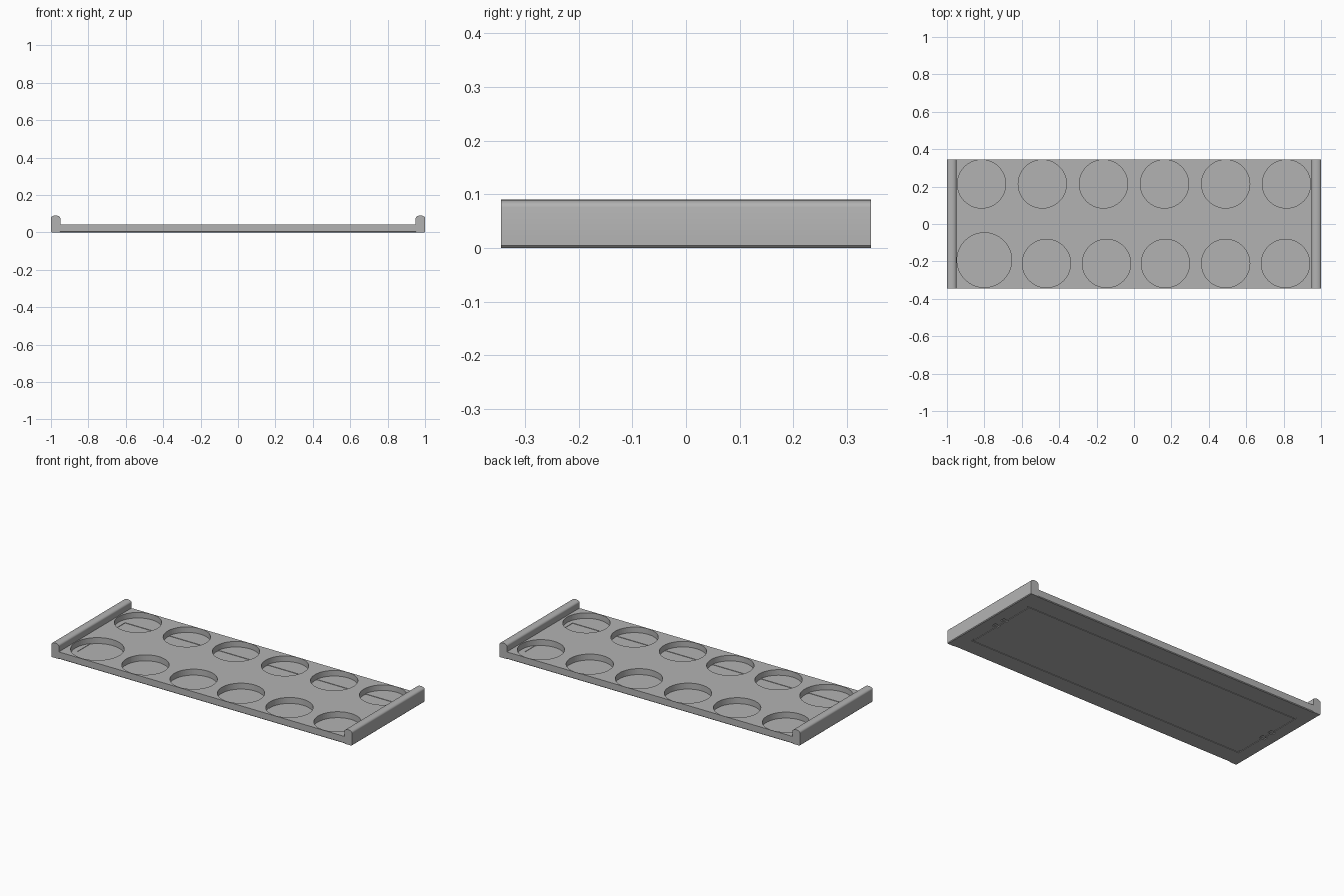
import bpy, bmesh, math
from mathutils import Matrix

if "Cube" in bpy.data.objects:
    bpy.data.objects.remove(bpy.data.objects["Cube"])

grey = bpy.data.materials.new("plain grey")
grey.diffuse_color = (0.45, 0.45, 0.45, 1)
grey.use_nodes = True
grey.node_tree.nodes["Principled BSDF"].inputs["Base Color"].default_value = grey.diffuse_color
HALF_Y = 0.345


def make(name, bm):
    bmesh.ops.recalc_face_normals(bm, faces=bm.faces)
    me = bpy.data.meshes.new(name)
    bm.to_mesh(me)
    bm.free()
    me.materials.append(grey)
    ob = bpy.data.objects.new(name, me)
    bpy.context.collection.objects.link(ob)
    return ob


def add_box(bm, x0, x1, y0, y1, z0, z1):
    m = Matrix.Translation(((x0 + x1) / 2, (y0 + y1) / 2, (z0 + z1) / 2))
    bmesh.ops.create_cube(bm, size=1, matrix=m @ Matrix.Diagonal((x1 - x0, y1 - y0, z1 - z0, 1)))


def cut(target, cutter):
    cutter.hide_render = True
    cutter.hide_viewport = True
    mod = target.modifiers.new(cutter.name, 'BOOLEAN')
    mod.operation = 'DIFFERENCE'
    mod.solver = 'EXACT'
    mod.object = cutter


def pockets(name, floor):
    # two rows of round pockets; the front left one is larger
    bm = bmesh.new()
    spots = [(x, 0.214, 0.129) for x in (-0.815, -0.49, -0.163, 0.163, 0.49, 0.815)]
    spots += [(x, -0.211, 0.129) for x in (-0.468, -0.147, 0.168, 0.49, 0.81)]
    spots.append((-0.80, -0.193, 0.146))
    for x, y, r in spots:
        bmesh.ops.create_cone(bm, cap_ends=True, segments=64, radius1=r, radius2=r, depth=0.1,
                              matrix=Matrix.Translation((x, y, floor + 0.05)))
    return make(name, bm)


# tray plate with a slightly bevelled bottom edge
bm = bmesh.new()
add_box(bm, -0.952, 0.952, -HALF_Y, HALF_Y, 0, 0.043)
low = [e for e in bm.edges if all(v.co.z < 0.01 for v in e.verts)
       and all(abs(v.co.y) > 0.3 for v in e.verts) and e.verts[0].co.y * e.verts[1].co.y > 0]
bmesh.ops.bevel(bm, geom=low, offset=0.004, segments=1, affect='EDGES')
plate = make("tray_plate", bm)

# pockets, with a shallow step where the floor panel begins
cut(plate, pockets("pocket_cutter", 0.0095))
deep = pockets("pocket_floor_cutter", 0.007)
bm = bmesh.new()
add_box(bm, -0.912, 0.912, -0.225, 0.23, -0.1, 0.3)
panel = make("floor_panel_limit", bm)
panel.hide_render = panel.hide_viewport = True
mod = deep.modifiers.new("limit", 'BOOLEAN')
mod.operation = 'INTERSECT'
mod.solver = 'EXACT'
mod.object = panel
cut(plate, deep)

# shallow groove around the underside panel, with two small notches at each end
bm = bmesh.new()
for s in (-1, 1):
    y0, y1 = sorted((s * 0.225, s * 0.24))
    add_box(bm, -0.925, 0.925, y0, y1, -0.05, 0.003)
    x0, x1 = sorted((s * 0.912, s * 0.925))
    add_box(bm, x0, x1, -0.2249, 0.2249, -0.05, 0.0031)
groove = make("underside_groove_cutter", bm)
cut(plate, groove)
bm = bmesh.new()
for s in (-1, 1):
    for y in (-0.035, 0.035):
        x0, x1 = sorted((s * 0.905, s * 0.94))
        add_box(bm, x0, x1, y - 0.013, y + 0.013, -0.05, 0.006)
cut(plate, make("underside_notch_cutter", bm))

# raised end rails with rounded tops
for side, s in (("left", -1), ("right", 1)):
    prof = [(0.952, 0), (0.996, 0), (1.0, 0.004)]
    prof += [(0.975 + 0.025 * math.cos(a), 0.076 + 0.014 * math.sin(a))
             for a in (math.pi * i / 10 for i in range(11))]
    prof += [(0.95, 0.043), (0.952, 0.043)]
    bm = bmesh.new()
    face = bm.faces.new([bm.verts.new((s * x, -HALF_Y, z)) for x, z in prof])
    ext = bmesh.ops.extrude_face_region(bm, geom=[face])
    bmesh.ops.translate(bm, vec=(0, 2 * HALF_Y, 0),
                        verts=[g for g in ext["geom"] if isinstance(g, bmesh.types.BMVert)])
    rail = make(side + "_end_rail", bm)
    bpy.ops.object.select_all(action='DESELECT')
    rail.select_set(True)
    bpy.context.view_layer.objects.active = rail
    bpy.ops.object.shade_smooth_by_angle(angle=math.radians(30))
